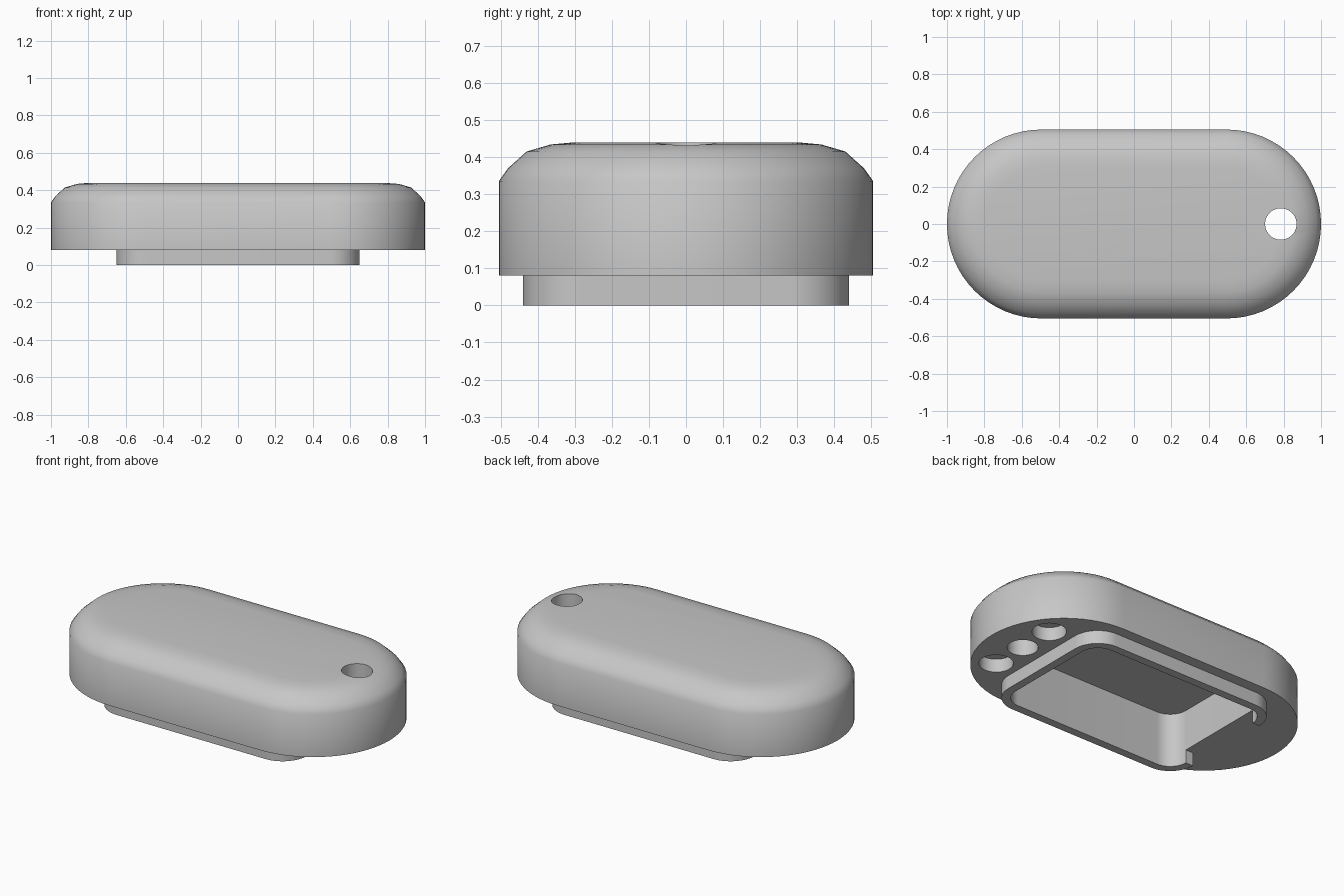
import bpy
import bmesh
from math import cos, sin, pi, radians

default = bpy.data.objects.get("Cube")
if default:
    bpy.data.objects.remove(default, do_unlink=True)

grey = bpy.data.materials.new("plain grey")
grey.use_nodes = True
colour = (0.57, 0.57, 0.57, 1)
grey.diffuse_color = colour
grey.node_tree.nodes["Principled BSDF"].inputs["Base Color"].default_value = colour


def outline(hx, hy, r, steps=16):
    """Rounded rectangle, anticlockwise."""
    points = []
    for quarter, (sx, sy) in enumerate([(1, 1), (-1, 1), (-1, -1), (1, -1)]):
        for i in range(steps + 1):
            a = (quarter + i / steps) * pi / 2
            points.append((sx * (hx - r) + r * cos(a), sy * (hy - r) + r * sin(a)))
    return points


def loft(name, hx, hy, r, profile, centre=(0, 0)):
    """Stack inset copies of an outline: profile holds (inset, z) pairs."""
    bm = bmesh.new()
    rings = []
    for inset, z in profile:
        pts = outline(hx - inset, hy - inset, r - inset)
        rings.append([bm.verts.new((x + centre[0], y + centre[1], z)) for x, y in pts])
    n = len(rings[0])
    for low, high in zip(rings, rings[1:]):
        for i in range(n):
            j = (i + 1) % n
            bm.faces.new((low[i], low[j], high[j], high[i]))
    bm.faces.new(rings[0][::-1])
    bm.faces.new(rings[-1])
    bmesh.ops.remove_doubles(bm, verts=bm.verts, dist=1e-5)
    mesh = bpy.data.meshes.new(name)
    bm.to_mesh(mesh)
    bm.free()
    mesh.materials.append(grey)
    obj = bpy.data.objects.new(name, mesh)
    bpy.context.collection.objects.link(obj)
    return obj


def activate(obj):
    bpy.ops.object.select_all(action="DESELECT")
    obj.select_set(True)
    bpy.context.view_layer.objects.active = obj


def cut(obj, cutters):
    activate(obj)
    for cutter in cutters:
        mod = obj.modifiers.new("cut", "BOOLEAN")
        mod.operation = "DIFFERENCE"
        mod.solver = "EXACT"
        mod.object = cutter
        bpy.ops.object.modifier_apply(modifier=mod.name)


BASE = 0.08
HOLE_X = 0.785

# Main shell with a softly rounded top edge
body = loft("body", 1.0, 0.505, 0.505,
            [(0, BASE), (0, 0.335), (0.025, 0.37), (0.075, 0.415),
             (0.14, 0.434), (0.205, 0.44)])

# Low locating lip under the shell
lip = loft("lip", 0.65, 0.44, 0.16, [(0, 0), (0, BASE)])

# Cutters: inner pocket, ring hole, two blind sockets and the gap in the lip
pocket = loft("pocket_cutter", 0.60, 0.39, 0.11, [(0, -0.1), (0, 0.325)])
ring_hole = loft("ring_hole_cutter", 0.084, 0.084, 0.084,
                 [(0, -0.1), (0, 0.6)], (HOLE_X, 0))
sockets = [loft("socket_cutter", 0.093, 0.093, 0.093,
                [(0, -0.1), (0, BASE + 0.08)], (HOLE_X, side * 0.223))
           for side in (-1, 1)]
gap = loft("gap_cutter", 0.1, 0.28, 0.001, [(0, -0.1), (0, 0.2)], (-0.65, 0))

cut(body, [pocket, ring_hole] + sockets)
cut(lip, [pocket, gap])

for helper in [pocket, ring_hole, gap] + sockets:
    bpy.data.objects.remove(helper, do_unlink=True)

for part in (body, lip):
    activate(part)
    bpy.ops.object.shade_smooth_by_angle(angle=radians(40))
